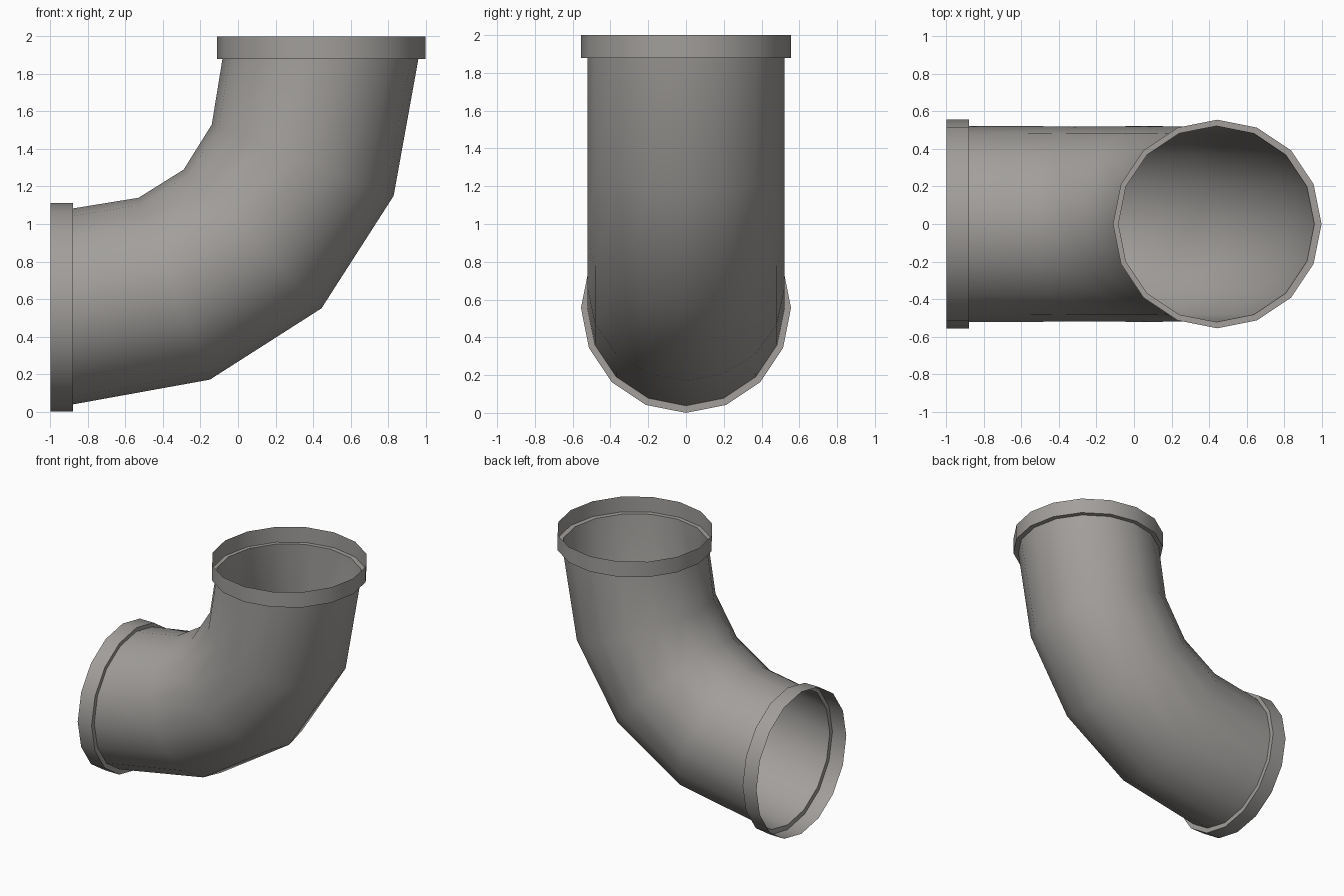
import bpy, bmesh, math
from mathutils import Vector

if "Cube" in bpy.data.objects:
    bpy.data.objects.remove(bpy.data.objects["Cube"])

SIDES = 16

grey = bpy.data.materials.new("warm grey")
grey.diffuse_color = (0.36, 0.345, 0.33, 1)
grey.use_nodes = True
grey.node_tree.nodes["Principled BSDF"].inputs["Base Color"].default_value = grey.diffuse_color


def ring(outer, inner):
    """Circle in the bend plane given by its outer and inner (x, z) points."""
    a, b = Vector((outer[0], 0, outer[1])), Vector((inner[0], 0, inner[1]))
    centre, arm = (a + b) / 2, (a - b) / 2
    side = Vector((0, arm.length, 0))
    return [centre + arm * math.cos(t) + side * math.sin(t)
            for t in (i * math.tau / SIDES for i in range(SIDES))]


def shell(name, sections):
    """Open thin shell lofted through the given rings."""
    bm = bmesh.new()
    loops = [[bm.verts.new(p) for p in ring(*s)] for s in sections]
    for r0, r1 in zip(loops, loops[1:]):
        for i in range(SIDES):
            j = (i + 1) % SIDES
            bm.faces.new((r0[i], r0[j], r1[j], r1[i]))
    me = bpy.data.meshes.new(name)
    bm.to_mesh(me)
    bm.free()
    me.materials.append(grey)
    ob = bpy.data.objects.new(name, me)
    bpy.context.collection.objects.link(ob)
    bpy.context.view_layer.objects.active = ob
    ob.select_set(True)
    bpy.ops.object.shade_smooth_by_angle(angle=math.radians(35))
    ob.select_set(False)
    return ob


def mirrored(section):
    """Reflect a section across the diagonal of the elbow."""
    return [(1 - z, 1 - x) for x, z in section]


# Bent pipe: half the rings, the diagonal ring, then the mirrored half
half = [[(-0.88, 0.038), (-0.88, 1.083)],
        [(-0.15, 0.17), (-0.53, 1.14)]]
middle = [(0.445, 0.55), (-0.29, 1.29)]
shell("elbow_pipe", half + [middle] + [mirrored(s) for s in reversed(half)])

# Collars: ledge stepping out from the pipe, then the outer wall
collar = [half[0],
          [(-0.88, 0.0), (-0.88, 1.112)],
          [(-1.0, 0.0), (-1.0, 1.112)]]
shell("side_collar", collar)
shell("top_collar", [mirrored(s) for s in collar])

# Outward-facing normals
for ob in bpy.context.collection.objects:
    bm = bmesh.new()
    bm.from_mesh(ob.data)
    c = {"side_collar": Vector((-0.9, 0, 0.556)),
         "top_collar": Vector((0.444, 0, 1.9))}.get(ob.name, Vector((0.08, 0, 0.92)))
    bm.faces.ensure_lookup_table()
    # last bottom-side wall face decides the orientation of the whole strip
    f = bm.faces[-SIDES] if ob.name != "elbow_pipe" else bm.faces[SIDES]
    if f.normal.dot(f.calc_center_median() - c) < 0:
        bmesh.ops.reverse_faces(bm, faces=bm.faces[:])
    bm.to_mesh(ob.data)
    bm.free()
